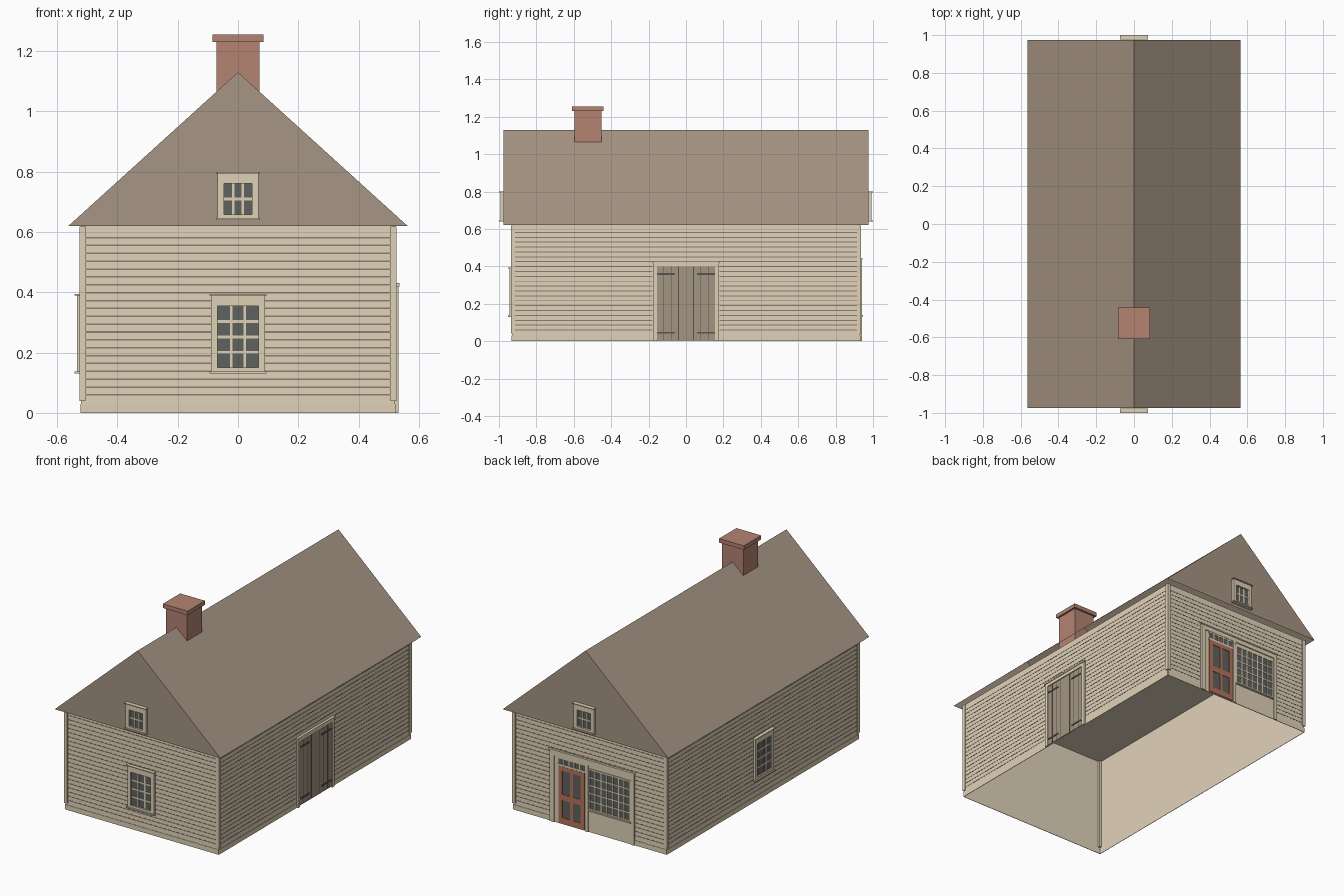
import bpy, bmesh
from mathutils import Vector, Matrix

old = bpy.data.objects.get("Cube")
if old:
    bpy.data.objects.remove(old, do_unlink=True)


def material(name, r, g, b):
    col = [(c / 255) ** 2.2 for c in (r, g, b)] + [1]
    m = bpy.data.materials.new(name)
    m.use_nodes = True
    m.diffuse_color = col
    m.node_tree.nodes["Principled BSDF"].inputs["Base Color"].default_value = col
    return m


SIDING = material("siding beige", 225, 210, 185)
TRIM = material("trim beige", 222, 208, 180)
GROOVE = material("siding groove brown", 140, 126, 110)
ROOF = material("roof brown", 164, 147, 130)
BRICK = material("brick red", 178, 130, 114)
GLASS = material("window glass", 95, 98, 94)
PLANK = material("door plank brown", 162, 147, 129)
IRON = material("dark iron", 88, 85, 82)
RED = material("shop door red", 180, 114, 92)

HX, HY, EAVE = 0.52, 0.93, 0.62
GABLE = 0.975


def finish(name, bm, mat):
    bmesh.ops.recalc_face_normals(bm, faces=bm.faces)
    me = bpy.data.meshes.new(name)
    bm.to_mesh(me)
    bm.free()
    me.materials.append(mat)
    ob = bpy.data.objects.new(name, me)
    bpy.context.collection.objects.link(ob)
    return ob


def add_box(bm, lo, hi):
    lo, hi = Vector(lo), Vector(hi)
    size = Matrix.Diagonal((*[abs(c) for c in hi - lo], 1))
    return bmesh.ops.create_cube(bm, size=1, matrix=Matrix.Translation((lo + hi) / 2) @ size)


# Each side maps (along, outward, height) to the model's axes
SIDES = {
    "front": lambda u, d, z: (u, -HY - d, z),
    "back": lambda u, d, z: (u, HY + d, z),
    "right": lambda u, d, z: (-HX - d, u, z),
    "left": lambda u, d, z: (HX + d, u, z),
    "front_gable": lambda u, d, z: (u, -GABLE - d, z),
    "back_gable": lambda u, d, z: (u, GABLE + d, z),
}


def plates(name, side, mat, rects, depth):
    """Boxes on a wall; each rect is (u0, u1, z0, z1)."""
    bm = bmesh.new()
    at = SIDES[side]
    for u0, u1, z0, z1 in rects:
        add_box(bm, at(u0, 0.0005, z0), at(u1, depth, z1))
    return finish(name, bm, mat)


def border(u0, u1, z0, z1, w, bottom):
    return [(u0, u0 + w, z0, z1), (u1 - w, u1, z0, z1),
            (u0 + w, u1 - w, z1 - w, z1), (u0 + w, u1 - w, z0, z0 + bottom)]


def bars(u0, u1, z0, z1, cols, rows, w):
    du, dz = (u1 - u0) / cols, (z1 - z0) / rows
    out = [(u0 + i * du - w / 2, u0 + i * du + w / 2, z0, z1) for i in range(1, cols)]
    return out + [(u0, u1, z0 + j * dz - w / 2, z0 + j * dz + w / 2) for j in range(1, rows)]


def window(name, side, half, z0, z1, cols, rows, margin, depth=0.014):
    inner = (-half + margin, half - margin, z0 + margin * 0.6, z1 - margin * 1.6)
    plates(name + "_glass", side, GLASS, [inner], 0.005)
    casing = [(-half, inner[0], z0, z1), (inner[1], half, z0, z1),
              (inner[0], inner[1], z0, inner[2]), (inner[0], inner[1], inner[3], z1)]
    plates(name + "_casing", side, TRIM, casing, depth)
    plates(name + "_muntins", side, TRIM, bars(*inner, cols, rows, 0.009), 0.007)
    plates(name + "_sill_and_cap", side, TRIM,
           [(-half - 0.005, half + 0.005, z0 - 0.007, z0),
            (-half - 0.005, half + 0.005, z1, z1 + 0.005)], depth + 0.008)


# Hollow walls with a ceiling, open underneath
bm = bmesh.new()
add_box(bm, (-HX, -HY, 0), (HX, HY, EAVE))
bmesh.ops.delete(bm, geom=[f for f in bm.faces if f.normal.z < -0.5], context="FACES")
finish("walls", bm, SIDING)

# Clapboard shadow lines and skirting boards, left out where openings sit
openings = {"front": (-0.09, 0.09, 0.13, 0.395), "right": (-0.09, 0.09, 0.13, 0.395),
            "left": (-0.18, 0.18, 0, 0.43), "back": (-0.305, 0.275, 0, 0.445)}
for side, (a, b, low, high) in openings.items():
    end = HX if side in ("front", "back") else HY

    def spans(z, half):
        return [(-half, a), (b, half)] if low < z < high else [(-half, half)]

    rows = [0.0595 + i * 0.0261 for i in range(21)]
    plates(side + "_clapboard_grooves", side, GROOVE,
           [(u0, u1, z - 0.0025, z + 0.0025) for z in rows for u0, u1 in spans(z, end - 0.015)],
           0.0015)
    plates(side + "_skirting", side, TRIM,
           [(u0, u1, 0, 0.03) for u0, u1 in spans(0.03, end)], 0.003)

# Corner boards
bm = bmesh.new()
for sx in (-1, 1):
    for sy in (-1, 1):
        add_box(bm, (sx * (HX - 0.015), sy * (HY - 0.015), 0.04),
                (sx * (HX + 0.006), sy * (HY + 0.006), EAVE - 0.001))
finish("corner_boards", bm, TRIM)

# Gabled roof shell, open underneath
bm = bmesh.new()
rings = [[bm.verts.new((x, y, z)) for x, z in ((-0.5625, EAVE), (0, 1.13), (0.5625, EAVE))]
         for y in (-GABLE, GABLE)]
for ring in rings:
    bm.faces.new(ring)
for i in (0, 1):
    bm.faces.new((rings[0][i], rings[0][i + 1], rings[1][i + 1], rings[1][i]))
finish("roof", bm, ROOF)

# Chimney shaft and cap
bm = bmesh.new()
add_box(bm, (-0.072, -0.597, 0.54), (0.072, -0.453, 1.23))
add_box(bm, (-0.084, -0.609, 1.23), (0.084, -0.441, 1.255))
finish("chimney", bm, BRICK)

# Sash windows
for side in ("front", "right"):
    window(side + "_window", side, 0.09, 0.137, 0.389, 3, 4, 0.022)
for side in ("front_gable", "back_gable"):
    window(side + "_window", side, 0.068, 0.646, 0.794, 3, 2, 0.021, 0.017)

# Double plank doors
plates("barn_door_planks", "left", PLANK, [(-0.156, 0.156, 0.006, 0.4)], 0.006)
plates("barn_door_gaps", "left", IRON,
       [(s * u - 0.0015, s * u + 0.0015, 0.006, 0.4) for s in (-1, 1) for u in (0.04, 0.08, 0.12)],
       0.007)
plates("barn_door_straps", "left", IRON,
       [(s * 0.06, s * 0.156, z - 0.005, z + 0.005) for s in (-1, 1) for z in (0.045, 0.36)], 0.009)
plates("barn_door_casing", "left", TRIM,
       [(-0.176, -0.156, 0, 0.42), (0.156, 0.176, 0, 0.42), (-0.156, 0.156, 0.4, 0.42)], 0.012)
plates("barn_door_cap", "left", TRIM, [(-0.182, 0.182, 0.42, 0.43)], 0.016)

# Shopfront surround
plates("shop_panel", "back", TRIM, [(-0.3, 0.27, 0, 0.43)], 0.004)
plates("shop_pilasters", "back", TRIM,
       [(-0.305, -0.283, 0, 0.41), (0.24, 0.27, 0, 0.41), (0.008, 0.028, 0, 0.41),
        (-0.305, 0.27, 0.41, 0.437)], 0.01)
plates("shop_cornice", "back", TRIM, [(-0.31, 0.277, 0.437, 0.445)], 0.014)

# Shop window
shop = (-0.276, 0.0, 0.145, 0.385)
plates("shop_window_glass", "back", GLASS, [shop], 0.006)
plates("shop_window_bars", "back", TRIM,
       bars(*shop, 7, 5, 0.007) + border(-0.282, 0.006, 0.139, 0.391, 0.008, 0.008), 0.008)
plates("shop_window_sill", "back", TRIM, [(-0.283, 0.008, 0.131, 0.139)], 0.015)

# Shop door with glazed panels and a transom
door = (0.032, 0.21, 0.006, 0.355)
plates("shop_door_back", "back", GLASS, [door], 0.006)
plates("shop_door_frame", "back", RED,
       border(*door, 0.026, 0.035) + [(0.111, 0.131, 0.041, 0.329), (0.058, 0.184, 0.15, 0.185)],
       0.009)
transom = (0.032, 0.21, 0.367, 0.4)
plates("transom_glass", "back", GLASS, [transom], 0.006)
plates("transom_bars", "back", TRIM,
       bars(*transom, 5, 1, 0.007) + [(0.028, 0.215, 0.355, 0.367), (0.028, 0.215, 0.4, 0.41)], 0.008)
